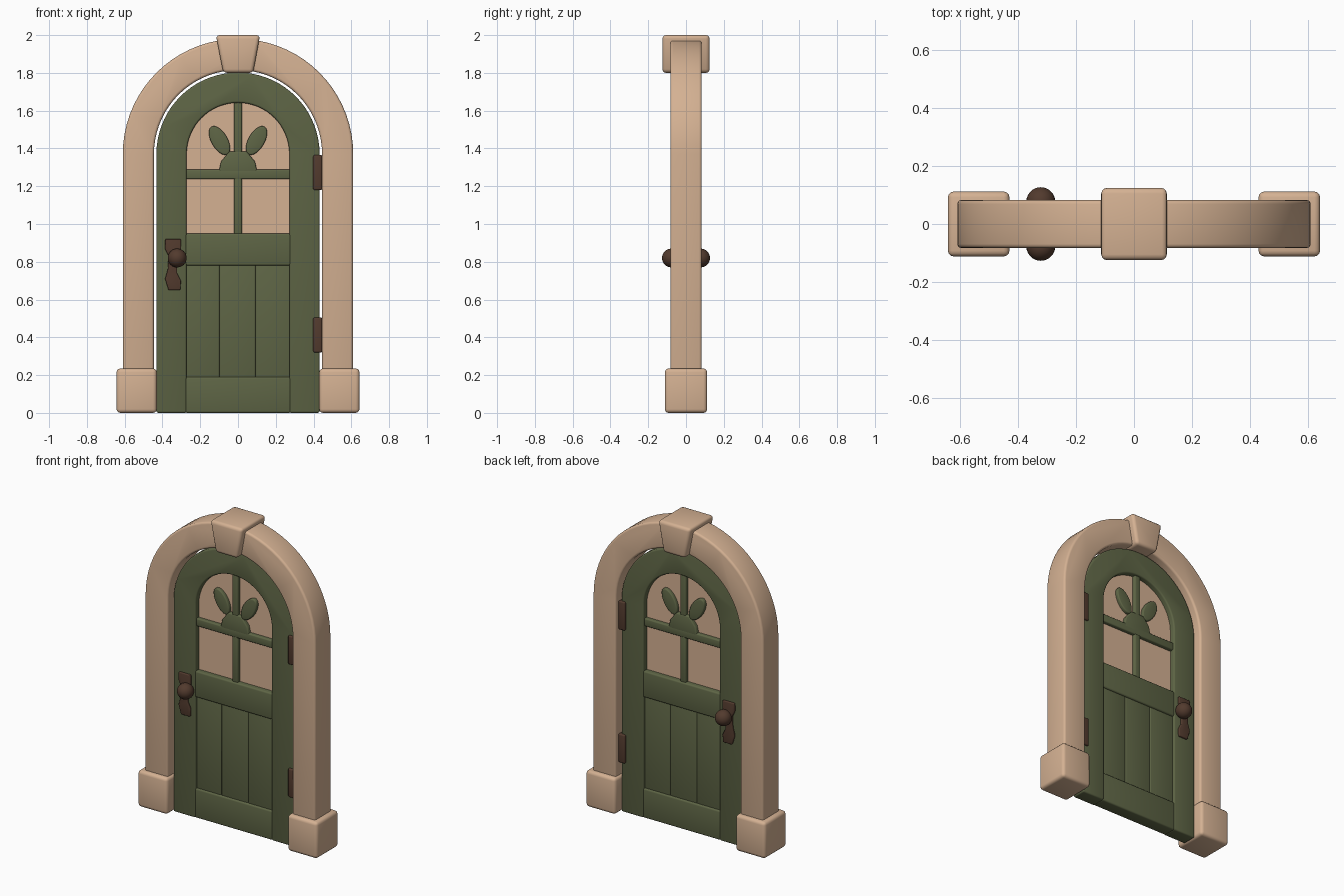
import bpy, bmesh, math

if "Cube" in bpy.data.objects:
    bpy.data.objects.remove(bpy.data.objects["Cube"])

def material(name, rgb):
    m = bpy.data.materials.new(name)
    m.diffuse_color = (*rgb, 1)
    m.use_nodes = True
    m.node_tree.nodes["Principled BSDF"].inputs["Base Color"].default_value = m.diffuse_color
    return m

STONE = material("beige stone", (0.66, 0.44, 0.29))
GREEN = material("green paint", (0.112, 0.13, 0.06))
BROWN = material("brown metal", (0.085, 0.043, 0.027))
SPRING = 1.37  # height where the arch starts

def finish(name, bm, mat):
    bmesh.ops.recalc_face_normals(bm, faces=bm.faces)
    me = bpy.data.meshes.new(name)
    bm.to_mesh(me)
    bm.free()
    ob = bpy.data.objects.new(name, me)
    me.materials.append(mat)
    bpy.context.collection.objects.link(ob)
    return ob

def slab(name, pts, y0, y1, mat, bevel=0.01):
    """Extrude an (x, z) outline from y0 to y1 and round its sharp edges."""
    bm = bmesh.new()
    f = bm.faces.new([bm.verts.new((x, y0, z)) for x, z in pts])
    ext = bmesh.ops.extrude_face_region(bm, geom=[f])["geom"]
    bmesh.ops.translate(bm, vec=(0, y1 - y0, 0),
                        verts=[v for v in ext if isinstance(v, bmesh.types.BMVert)])
    bmesh.ops.recalc_face_normals(bm, faces=bm.faces)
    if bevel:
        edges = [e for e in bm.edges if e.calc_face_angle(0) > math.radians(35)]
        bmesh.ops.bevel(bm, geom=edges, offset=bevel, segments=3, profile=0.5,
                        affect='EDGES', clamp_overlap=True)
    return finish(name, bm, mat)

def rect(x0, x1, z0, z1):
    return [(x0, z0), (x1, z0), (x1, z1), (x0, z1)]

def arc(r, n=36):
    return [(r * math.cos(math.pi * i / n), SPRING + r * math.sin(math.pi * i / n))
            for i in range(n + 1)]

def arch(ro, ri, z0=0.0):
    return [(ro, z0)] + arc(ro) + [(-ro, z0), (-ri, z0)] + arc(ri)[::-1] + [(ri, z0)]

def ellipse(cx, cz, a, b, tilt, n=20):
    c, s = math.cos(tilt), math.sin(tilt)
    out = []
    for i in range(n):
        t = 2 * math.pi * i / n
        u, v = a * math.cos(t), b * math.sin(t)
        out.append((cx + u * c - v * s, cz + u * s + v * c))
    return out

# Stone surround
slab("stone_arch", arch(0.61, 0.445, 0.005), -0.083, 0.083, STONE, 0.014)
for s, side in ((-1, "left"), (1, "right")):
    slab("base_block_" + side, rect(*sorted((s * 0.43, s * 0.643)), 0, 0.235),
         -0.112, 0.112, STONE, 0.02)
slab("keystone", [(-0.078, 1.80), (0.08, 1.80), (0.117, 2.0), (-0.117, 2.0)],
     -0.125, 0.125, STONE, 0.02)

# Door frame and rails
D = 0.047
slab("door_stiles", arch(0.432, 0.272), -D, D, GREEN, 0.01)
slab("bottom_rail", rect(-0.28, 0.28, 0.0, 0.19), -D + 0.003, D - 0.003, GREEN)
slab("middle_rail", rect(-0.28, 0.28, 0.78, 0.95), -D + 0.003, D - 0.003, GREEN)

# Lower planks
xs = (-0.28, -0.098, 0.093, 0.28)
for i in range(3):
    slab(f"plank_{i + 1}", rect(xs[i], xs[i + 1], 0.17, 0.80), -0.032, 0.032, GREEN, 0.008)

# Window pane and bars
slab("window_pane", [(0.285, 0.93)] + arc(0.285) + [(-0.285, 0.93)], -0.012, 0.012, STONE, 0)
slab("window_crossbar", rect(-0.28, 0.28, 1.237, 1.288), -0.036, 0.036, GREEN, 0.008)
slab("window_lower_bar", rect(-0.021, 0.021, 0.93, 1.26), -0.034, 0.034, GREEN, 0.008)
slab("window_upper_bar", rect(-0.021, 0.021, 1.27, 1.66), -0.034, 0.034, GREEN, 0.008)

# Leaf ornament
slab("ornament_body", [(-0.105, 1.26), (0.105, 1.26), (0.09, 1.33), (0.045, 1.385),
                       (-0.045, 1.385), (-0.09, 1.33)], -0.036, 0.036, GREEN, 0.008)
for s, side in ((-1, "left"), (1, "right")):
    slab("ornament_leaf_" + side,
         ellipse(s * 0.098, 1.442, 0.085, 0.043, math.pi / 2 - s * math.radians(30)),
         -0.034, 0.034, GREEN, 0.008)

# Lock plates and knobs on both faces
plate = [(-0.368, 0.65), (-0.305, 0.65), (-0.302, 0.70), (-0.322, 0.74), (-0.322, 0.78),
         (-0.300, 0.82), (-0.302, 0.92), (-0.385, 0.92), (-0.387, 0.87), (-0.368, 0.83),
         (-0.372, 0.76), (-0.386, 0.71)]
prof = [(0.0, 0.04), (0.022, 0.04), (0.022, 0.06)]  # radius, distance from door centre
prof += [(0.05 * math.sin(t), 0.077 - 0.05 * math.cos(t))
         for t in [math.pi * (0.16 + 0.84 * i / 12) for i in range(13)]]
for s, side in ((-1, "front"), (1, "back")):
    slab("lock_plate_" + side, plate, *sorted((s * 0.03, s * 0.06)), BROWN, 0.005)
    bm = bmesh.new()
    vs = [bm.verts.new((r, s * d, 0)) for r, d in prof]
    es = [bm.edges.new(p) for p in zip(vs, vs[1:])]
    bmesh.ops.spin(bm, geom=vs + es, cent=(0, 0, 0), axis=(0, 1, 0),
                   angle=2 * math.pi, steps=24)
    bmesh.ops.remove_doubles(bm, verts=bm.verts, dist=1e-4)
    bmesh.ops.translate(bm, vec=(-0.322, 0, 0.82), verts=bm.verts)
    finish("knob_" + side, bm, BROWN)

# Hinges
for z, level in ((0.32, "lower"), (1.18, "upper")):
    slab("hinge_" + level, rect(0.398, 0.445, z, z + 0.185), -0.06, 0.06, BROWN, 0.008)

# Smooth shading with crisp edges
for ob in bpy.context.collection.objects:
    ob.select_set(True)
    bpy.context.view_layer.objects.active = ob
bpy.ops.object.shade_smooth_by_angle(angle=math.radians(35))
